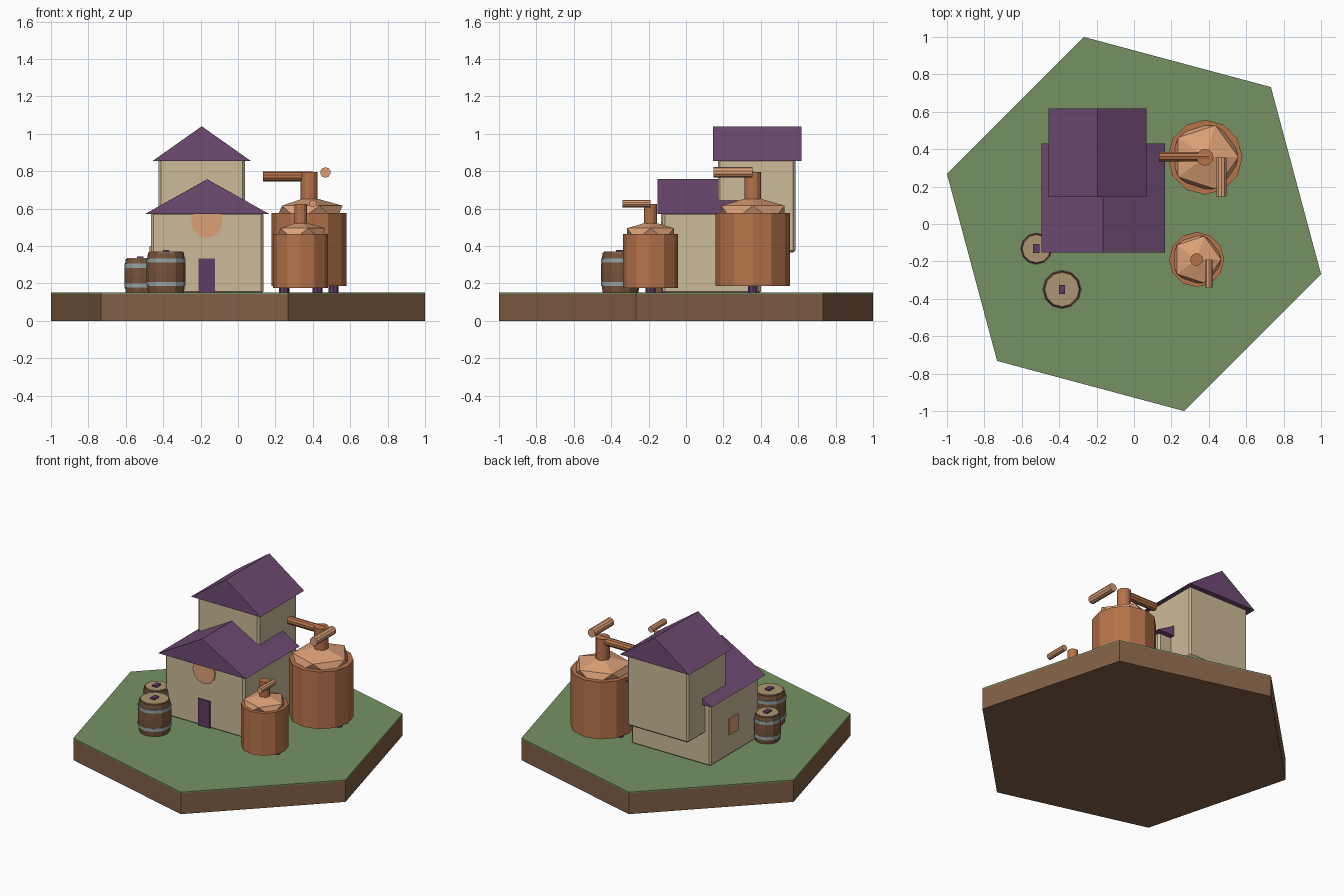
import bpy, bmesh, math
from mathutils import Matrix, Vector

if "Cube" in bpy.data.objects:
    bpy.data.objects.remove(bpy.data.objects["Cube"])


def material(name, rgb):
    def lin(c):
        c /= 255
        return c / 12.92 if c <= 0.04045 else ((c + 0.055) / 1.055) ** 2.4
    m = bpy.data.materials.new(name)
    m.diffuse_color = (*[lin(c) for c in rgb], 1)
    m.use_nodes = True
    m.node_tree.nodes["Principled BSDF"].inputs["Base Color"].default_value = m.diffuse_color
    return m


GRASS = material("grass green", (118, 145, 100))
SOIL = material("soil brown", (130, 95, 70))
CREAM = material("cream plaster", (204, 187, 152))
PURPLE = material("roof purple", (110, 74, 114))
PLUM = material("dark plum", (94, 60, 99))
COPPER = material("copper", (182, 115, 75))
PALE = material("pale copper", (220, 160, 119))
WOOD = material("barrel wood", (120, 84, 60))
TAN = material("lid tan", (172, 150, 115))
STEEL = material("hoop grey", (150, 165, 165))


def finish(name, bm, mat):
    bmesh.ops.recalc_face_normals(bm, faces=bm.faces)
    me = bpy.data.meshes.new(name)
    bm.to_mesh(me)
    bm.free()
    me.materials.append(mat)
    ob = bpy.data.objects.new(name, me)
    bpy.context.collection.objects.link(ob)
    return ob


def box(name, lo, hi, mat, bevel=0):
    bm = bmesh.new()
    lo, hi = Vector(lo), Vector(hi)
    bmesh.ops.create_cube(bm, size=1, matrix=Matrix.Translation((lo + hi) / 2)
                          @ Matrix.Diagonal((*(hi - lo), 1)))
    if bevel:
        bmesh.ops.bevel(bm, geom=bm.edges[:], offset=bevel, segments=1, affect='EDGES')
    return finish(name, bm, mat)


def rod(name, a, b, r, mat, sides=12):
    a, b = Vector(a), Vector(b)
    d = b - a
    rot = d.to_track_quat('Z', 'Y').to_matrix().to_4x4()
    bm = bmesh.new()
    bmesh.ops.create_cone(bm, cap_ends=True, segments=sides, radius1=r, radius2=r,
                          depth=d.length, matrix=Matrix.Translation((a + b) / 2) @ rot)
    return finish(name, bm, mat)


def lathe(name, x, y, profile, mat, sides=12, turn=0.0):
    # stacked rings of (radius, z), capped at both ends
    bm = bmesh.new()
    rings = [[bm.verts.new((x + r * math.cos(turn + math.tau * i / sides),
                            y + r * math.sin(turn + math.tau * i / sides), z))
              for i in range(sides)] for r, z in profile]
    for p, q in zip(rings, rings[1:]):
        for i in range(sides):
            j = (i + 1) % sides
            bm.faces.new((p[i], p[j], q[j], q[i]))
    bm.faces.new(rings[0])
    bm.faces.new(rings[-1])
    return finish(name, bm, mat)


def gable(name, x0, x1, y0, y1, z0, z1):
    # solid triangular prism with the ridge along y
    bm = bmesh.new()
    ends = [[bm.verts.new((x, y, z)) for x, z in
             ((x0, z0), (x1, z0), ((x0 + x1) / 2, z1))] for y in (y0, y1)]
    a, b = ends
    bm.faces.new(a)
    bm.faces.new(b)
    for i in range(3):
        j = (i + 1) % 3
        bm.faces.new((a[i], a[j], b[j], b[i]))
    return finish(name, bm, PURPLE)


def still(size, x, y, r, z0, z1, dome_h, neck_r, neck_top, leg_off):
    lathe(size + "_still_body", x, y, [(r, z0), (r, z1)], COPPER)
    # faceted dome
    bm = bmesh.new()
    bmesh.ops.create_icosphere(bm, subdivisions=1, radius=1, matrix=Matrix.Translation((x, y, z1))
                               @ Matrix.Diagonal((r, r, dome_h, 1)))
    finish(size + "_still_dome", bm, PALE)
    rod(size + "_still_neck", (x, y, z1), (x, y, neck_top), neck_r, COPPER)
    for i, s in enumerate((-1, 1)):
        rod(f"{size}_still_leg_{i + 1}", (x + s * leg_off, y, 0.148),
            (x + s * leg_off, y, z0 + 0.01), 0.026, PLUM, 8)


def barrel(size, x, y, r, h):
    z = 0.15
    e = 0.91 * r
    lathe(size + "_barrel", x, y, [(e, z), (0.98 * r, z + 0.25 * h), (r, z + 0.5 * h),
                                   (0.98 * r, z + 0.75 * h), (e, z + h)], WOOD)
    for i, t in enumerate((0.22, 0.8)):
        zc = z + t * h
        lathe(f"{size}_barrel_hoop_{i + 1}", x, y, [(r, zc - 0.011), (r, zc + 0.011)], STEEL)
    lathe(size + "_barrel_lid", x, y, [(0.84 * r, z + h - 0.01), (0.84 * r, z + h + 0.005)], TAN)
    box(size + "_barrel_bung", (x - 0.017, y - 0.024, z + h), (x + 0.017, y + 0.024, z + h + 0.014), PLUM)


# hexagonal ground slab
R = 1.0353
lathe("ground_soil", 0, 0, [(R, 0), (R, 0.142)], SOIL, 6, math.radians(-15))
lathe("ground_grass", 0, 0, [(R, 0.142), (R, 0.15)], GRASS, 6, math.radians(-15))

# house: low hall and taller tower overhanging at the back
box("hall_walls", (-0.465, -0.125, 0.145), (0.135, 0.4, 0.58), CREAM, 0.012)
gable("hall_roof", -0.495, 0.165, -0.153, 0.43, 0.572, 0.757)
box("tower_walls", (-0.425, 0.17, 0.365), (0.037, 0.585, 0.865), CREAM, 0.012)
gable("tower_roof", -0.456, 0.068, 0.145, 0.617, 0.855, 1.04)
box("door", (-0.21, -0.133, 0.15), (-0.122, -0.124, 0.333), PLUM)
rod("round_window", (-0.166, -0.124, 0.528), (-0.166, -0.133, 0.528), 0.085, PALE)
box("side_window", (-0.473, 0.11, 0.29), (-0.464, 0.205, 0.4), PALE)

# copper stills
still("large", 0.38, 0.357, 0.2, 0.185, 0.575, 0.09, 0.045, 0.795, 0.13)
rod("large_still_side_arm", (0.135, 0.36, 0.772), (0.4, 0.36, 0.772), 0.027, COPPER, 10)
rod("large_still_front_arm", (0.467, 0.148, 0.793), (0.467, 0.355, 0.793), 0.028, PALE, 10)
still("small", 0.335, -0.19, 0.147, 0.175, 0.465, 0.067, 0.034, 0.625, 0.09)
rod("small_still_front_arm", (0.4, -0.34, 0.627), (0.4, -0.19, 0.627), 0.02, PALE, 10)

# barrels
barrel("large", -0.385, -0.35, 0.105, 0.215)
barrel("small", -0.522, -0.132, 0.086, 0.18)
